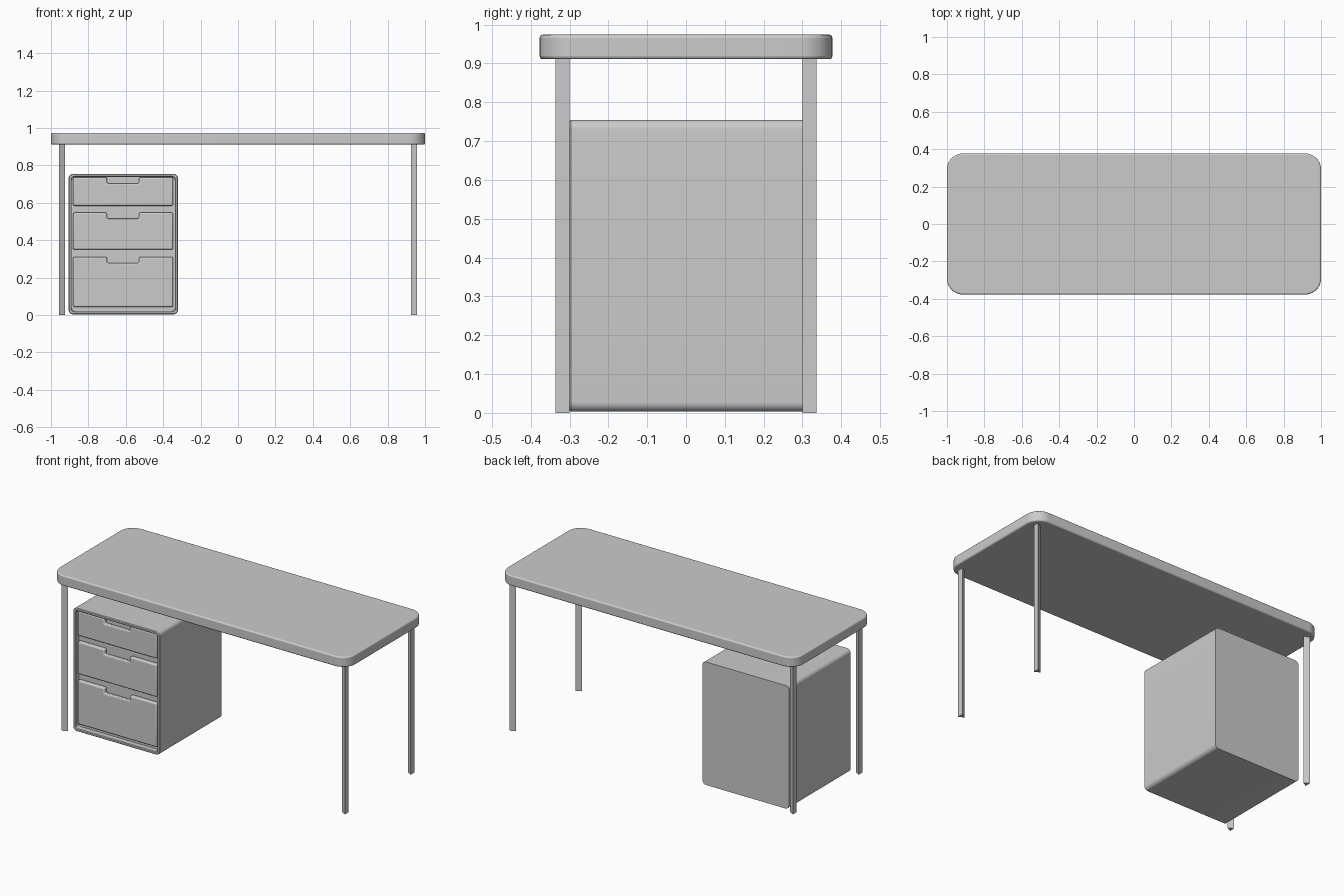
import bpy, bmesh, math
from mathutils import Vector

if "Cube" in bpy.data.objects:
    bpy.data.objects.remove(bpy.data.objects["Cube"])


def rounded(x0, x1, y0, y1, r, n=8):
    """Counter-clockwise rounded rectangle outline."""
    pts = []
    corners = [(x1 - r, y1 - r), (x0 + r, y1 - r), (x0 + r, y0 + r), (x1 - r, y0 + r)]
    for i, (cx, cy) in enumerate(corners):
        for k in range(n + 1):
            a = math.pi / 2 * (i + k / n)
            pts.append((cx + r * math.cos(a), cy + r * math.sin(a)))
    return pts


def finish(name, bm, bevel=0, segs=3):
    bmesh.ops.recalc_face_normals(bm, faces=bm.faces)
    me = bpy.data.meshes.new(name)
    bm.to_mesh(me)
    bm.free()
    ob = bpy.data.objects.new(name, me)
    bpy.context.collection.objects.link(ob)
    if bevel:
        m = ob.modifiers.new("edge_round", 'BEVEL')
        m.width, m.segments, m.limit_method = bevel, segs, 'ANGLE'
        m.angle_limit = math.radians(40)
    bpy.ops.object.select_all(action='DESELECT')
    ob.select_set(True)
    bpy.context.view_layer.objects.active = ob
    bpy.ops.object.shade_smooth_by_angle(angle=math.radians(35))
    return ob


def prism(name, pts, a, b, axis='Z', bevel=0):
    """Extrude an outline from a to b along z (xy outline) or y (xz outline)."""
    bm = bmesh.new()
    put = (lambda p, t: (p[0], p[1], t)) if axis == 'Z' else (lambda p, t: (p[0], t, p[1]))
    face = bm.faces.new([bm.verts.new(put(p, a)) for p in pts])
    res = bmesh.ops.extrude_face_region(bm, geom=[face], use_keep_orig=True)
    shift = Vector((0, 0, b - a) if axis == 'Z' else (0, b - a, 0))
    for v in (g for g in res['geom'] if isinstance(g, bmesh.types.BMVert)):
        v.co += shift
    return finish(name, bm, bevel)


# Table top
prism("table_top", rounded(-1, 1, -0.377, 0.377, 0.085, 10), 0.911, 0.974, bevel=0.008)

# Three-sided legs, flat face outward
for sx, side in ((-1, "left"), (1, "right")):
    for sy, end in ((-1, "front"), (1, "back")):
        y = sy * 0.3175
        prism(f"{end}_{side}_leg",
              [(sx * 0.957, y - 0.018), (sx * 0.957, y + 0.018), (sx * 0.926, y)], 0, 0.915)

# Cabinet shell: stacked outline rings, closed at the back and recessed at the front
bm = bmesh.new()
X0, X1, Z0, Z1 = -0.906, -0.321, 0.003, 0.755
rings = []
for inset, r, y in ((0, 0.025, 0.30), (0, 0.025, -0.296), (0.004, 0.022, -0.30),
                    (0.013, 0.018, -0.30), (0.017, 0.015, -0.296), (0.017, 0.015, -0.265)):
    outline = rounded(X0 + inset, X1 - inset, Z0 + inset, Z1 - inset, r)
    rings.append([bm.verts.new((x, y, z)) for x, z in outline])
for p, q in zip(rings, rings[1:]):
    for i in range(len(p)):
        j = (i + 1) % len(p)
        bm.faces.new((p[i], p[j], q[j], q[i]))
bm.faces.new(rings[0])
bm.faces.new(rings[-1])
finish("cabinet_body", bm)

# Drawer fronts with a notched pull at the top edge
for name, z0, z1 in (("top_drawer", 0.584, 0.735), ("middle_drawer", 0.35, 0.547),
                     ("bottom_drawer", 0.043, 0.31)):
    x0, x1, h0, h1, d = -0.882, -0.347, -0.70, -0.53, 0.032
    prism(name, [(x0, z0), (x1, z0), (x1, z1), (h1, z1), (h1, z1 - d),
                 (h0, z1 - d), (h0, z1), (x0, z1)], -0.29, -0.262, 'Y', bevel=0.008)
